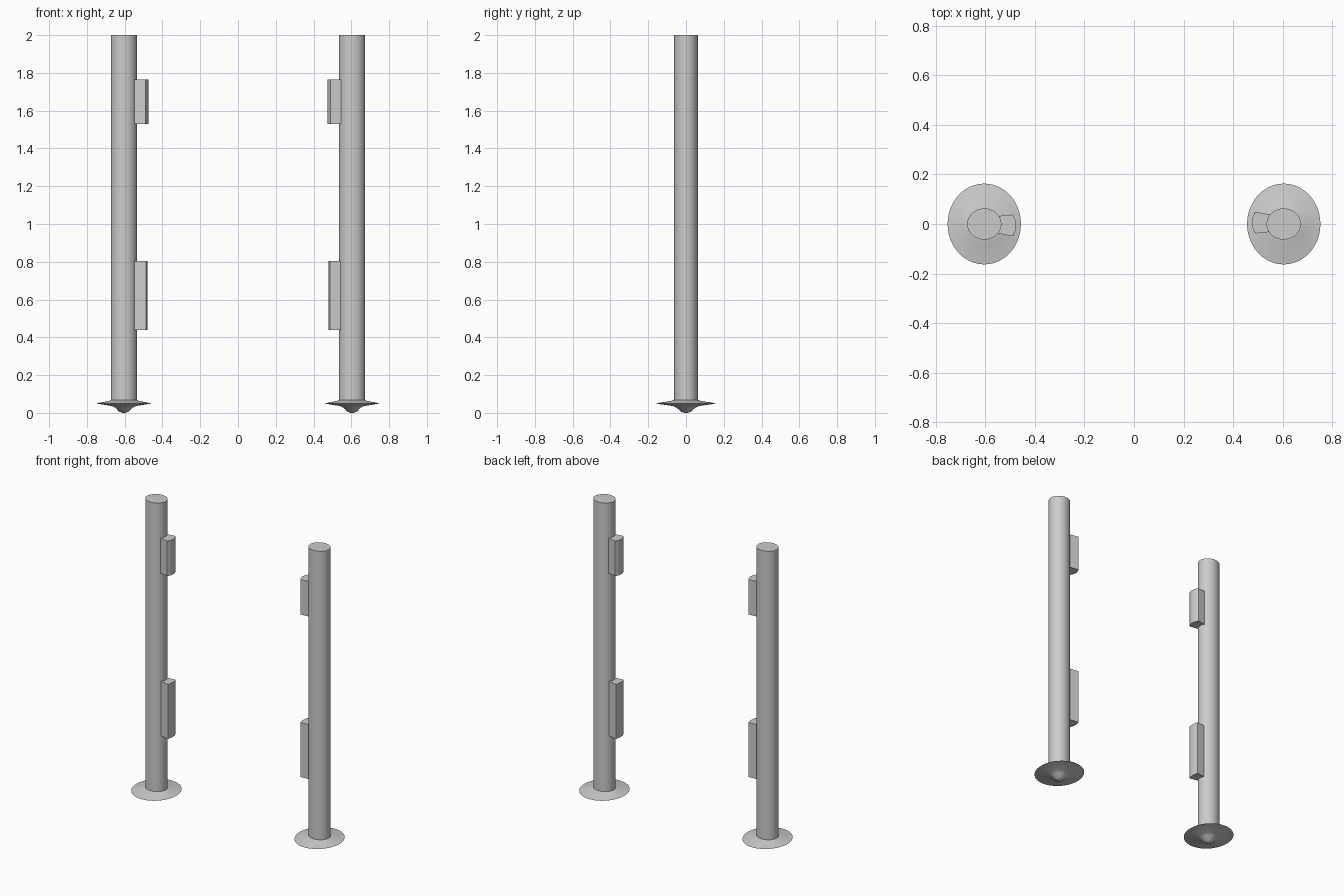
import bpy, bmesh, math

if "Cube" in bpy.data.objects:
    bpy.data.objects.remove(bpy.data.objects["Cube"])

POST_X = 0.604


def make_object(name, bm):
    bmesh.ops.recalc_face_normals(bm, faces=bm.faces)
    mesh = bpy.data.meshes.new(name)
    bm.to_mesh(mesh)
    bm.free()
    ob = bpy.data.objects.new(name, mesh)
    bpy.context.collection.objects.link(ob)
    bpy.ops.object.select_all(action='DESELECT')
    ob.select_set(True)
    bpy.context.view_layer.objects.active = ob
    bpy.ops.object.shade_smooth_by_angle(angle=math.radians(30))
    return ob


def lathe(name, profile, cx, segments=48):
    """Stack of elliptical rings (rx, ry, z), capped at both ends."""
    bm = bmesh.new()
    rings = []
    for rx, ry, z in profile:
        rings.append([bm.verts.new((cx + rx * math.cos(2 * math.pi * i / segments),
                                    ry * math.sin(2 * math.pi * i / segments), z))
                      for i in range(segments)])
    for a, b in zip(rings, rings[1:]):
        for i in range(segments):
            j = (i + 1) % segments
            bm.faces.new((a[i], a[j], b[j], b[i]))
    bm.faces.new(rings[0])
    bm.faces.new(rings[-1])
    return make_object(name, bm)


def block(name, outline, z0, z1, turn):
    """Outline extruded upward; turn = -1 gives the half-turned copy."""
    bm = bmesh.new()
    face = bm.faces.new([bm.verts.new((turn * x, turn * y, z0)) for x, y in outline])
    top = bmesh.ops.extrude_face_region(bm, geom=[face])['geom']
    bmesh.ops.translate(bm, vec=(0, 0, z1 - z0),
                        verts=[v for v in top if isinstance(v, bmesh.types.BMVert)])
    return make_object(name, bm)


def block_outline(inner, outer, bulge, y0, y1, steps=8):
    """Flared sides with a bowed outer face."""
    mid, half = (y0 + y1) / 2, (y1 - y0) / 2
    points = [(inner, y1 - 0.007), (inner, y0 + 0.013)]
    for i in range(steps + 1):
        t = -1 + 2 * i / steps
        points.append((outer + bulge * (1 - t * t), mid + half * t))
    return points


# post, and foot disc with a blunt tip underneath
post_profile = [(0.069, 0.063, 0.055), (0.069, 0.063, 2.0)]
foot_profile = [(0.008, 0.008, 0.0), (0.026, 0.028, 0.007), (0.045, 0.049, 0.027),
                (0.062, 0.068, 0.036), (0.148, 0.163, 0.05), (0.08, 0.082, 0.063),
                (0.066, 0.060, 0.069)]

# grip block cross-sections on the inner side of the post
upper = block_outline(-0.56, -0.490, 0.015, -0.049, 0.038)
lower = block_outline(-0.56, -0.486, 0.007, -0.046, 0.034)

for side, turn in (("left", 1), ("right", -1)):
    lathe(side + "_post", post_profile, -turn * POST_X)
    lathe(side + "_foot", foot_profile, -turn * POST_X)
    block(side + "_upper_block", upper, 1.53, 1.765, turn)
    block(side + "_lower_block", lower, 0.44, 0.805, turn)
